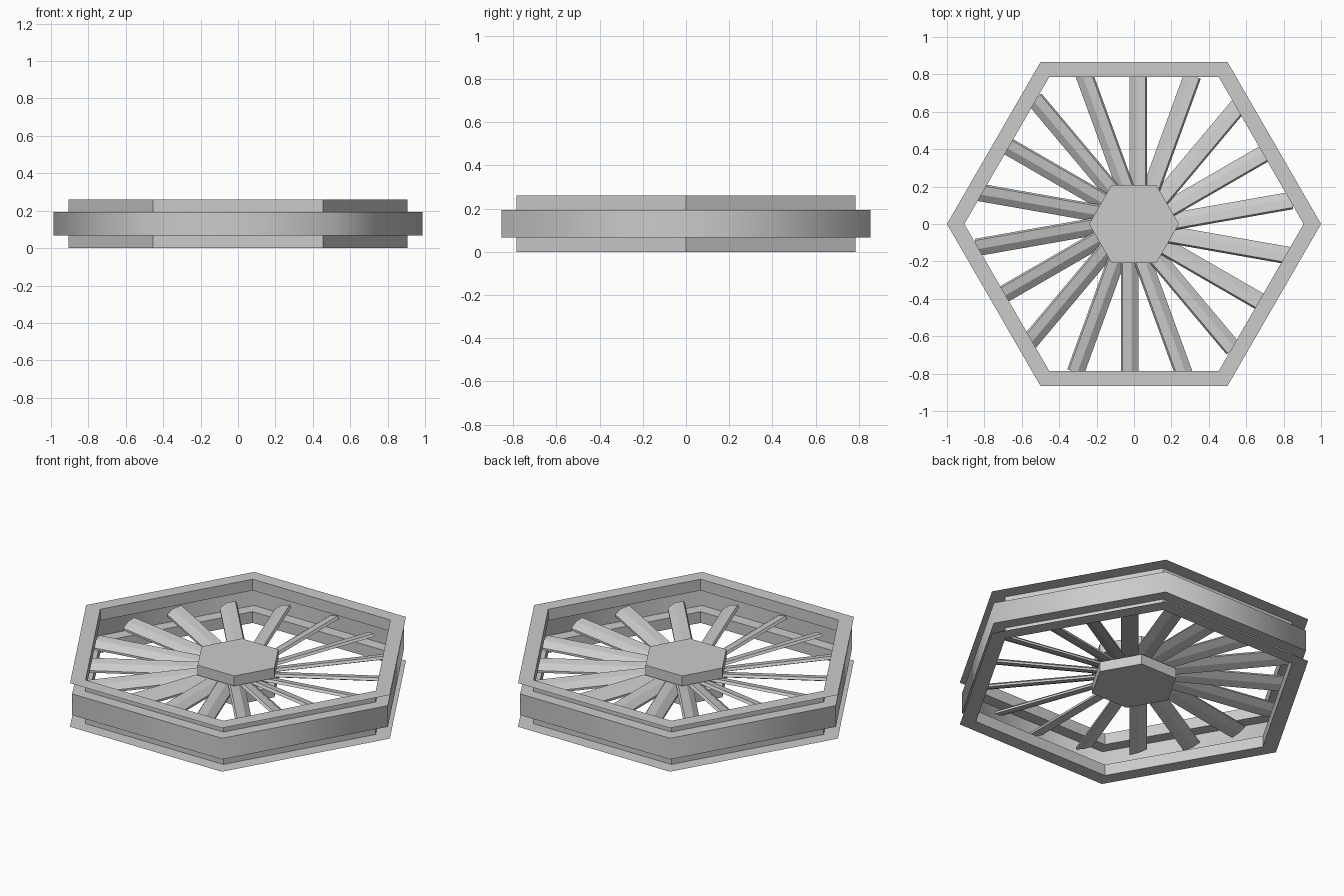
import bpy, math
from mathutils import Matrix, Vector

if "Cube" in bpy.data.objects:
    bpy.data.objects.remove(bpy.data.objects["Cube"])


def make_object(name, verts, faces, smooth=False):
    mesh = bpy.data.meshes.new(name)
    mesh.from_pydata(verts, [], faces)
    mesh.polygons.foreach_set("use_smooth", [smooth] * len(mesh.polygons))
    mesh.update()
    ob = bpy.data.objects.new(name, mesh)
    bpy.context.collection.objects.link(ob)
    return ob


def hex_lathe(name, profile, smooth=False, caps=False):
    """Sweep a (radius, z) profile, given bottom to top, round six sides."""
    n = len(profile)
    verts = [(r * math.cos(k * math.pi / 3), r * math.sin(k * math.pi / 3), z)
             for k in range(6) for r, z in profile]
    faces = []
    for k in range(6):
        a, b = k * n, (k + 1) % 6 * n
        faces += [(a + i, b + i, b + i + 1, a + i + 1) for i in range(n - 1)]
    if caps:
        faces.append([k * n for k in reversed(range(6))])
        faces.append([k * n + n - 1 for k in range(6)])
    return make_object(name, verts, faces, smooth)


# Rim: thin sheet flanges and stepped walls around an outward groove
R_OUT, R_IN, R_BAND = 1.0, 0.907, 0.987
Z1, Z2, TOP = 0.067, 0.193, 0.26
hex_lathe("lower_rim", [(R_OUT, 0), (R_IN, 0), (R_IN, Z1), (R_BAND, Z1)])
hex_lathe("upper_rim", [(R_BAND, Z2), (R_IN, Z2), (R_IN, TOP), (R_OUT, TOP)])
hex_lathe("rim_band", [(R_BAND, Z1), (R_BAND, Z2)], smooth=True)

# Hub: two hexagonal plates joined by a narrower core
hex_lathe("hub", [(0.24, 0.043), (0.24, 0.103), (0.19, 0.103),
                  (0.19, 0.157), (0.24, 0.157), (0.24, 0.217)], caps=True)

# Spokes: 18 flattened bars, pitched like fan blades and set slightly off centre
section = [(-0.05, -0.008), (-0.046, 0.008), (0.002, 0.016),
           (0.046, 0.002), (0.05, -0.010), (0.0, -0.014)]
pitch = Matrix.Rotation(math.radians(-20), 4, 'X')
shift = Matrix.Translation((0, -0.02, 0.13))
n = len(section)
verts, faces = [], []
for s in range(18):
    place = Matrix.Rotation(math.radians(10 + 20 * s), 4, 'Z') @ shift @ pitch
    base = len(verts)
    verts += [place @ Vector((x, u, v)) for x in (0.15, 0.852) for u, v in section]
    for i in range(n):
        j = (i + 1) % n
        faces.append((base + i, base + n + i, base + n + j, base + j))
    faces.append([base + i for i in range(n)])
    faces.append([base + n + i for i in reversed(range(n))])
make_object("spokes", verts, faces)

# Consistent outward normals on the solid parts
import bmesh
for name in ("hub", "spokes"):
    me = bpy.data.objects[name].data
    bm = bmesh.new()
    bm.from_mesh(me)
    bmesh.ops.recalc_face_normals(bm, faces=bm.faces)
    bm.to_mesh(me)
    bm.free()
